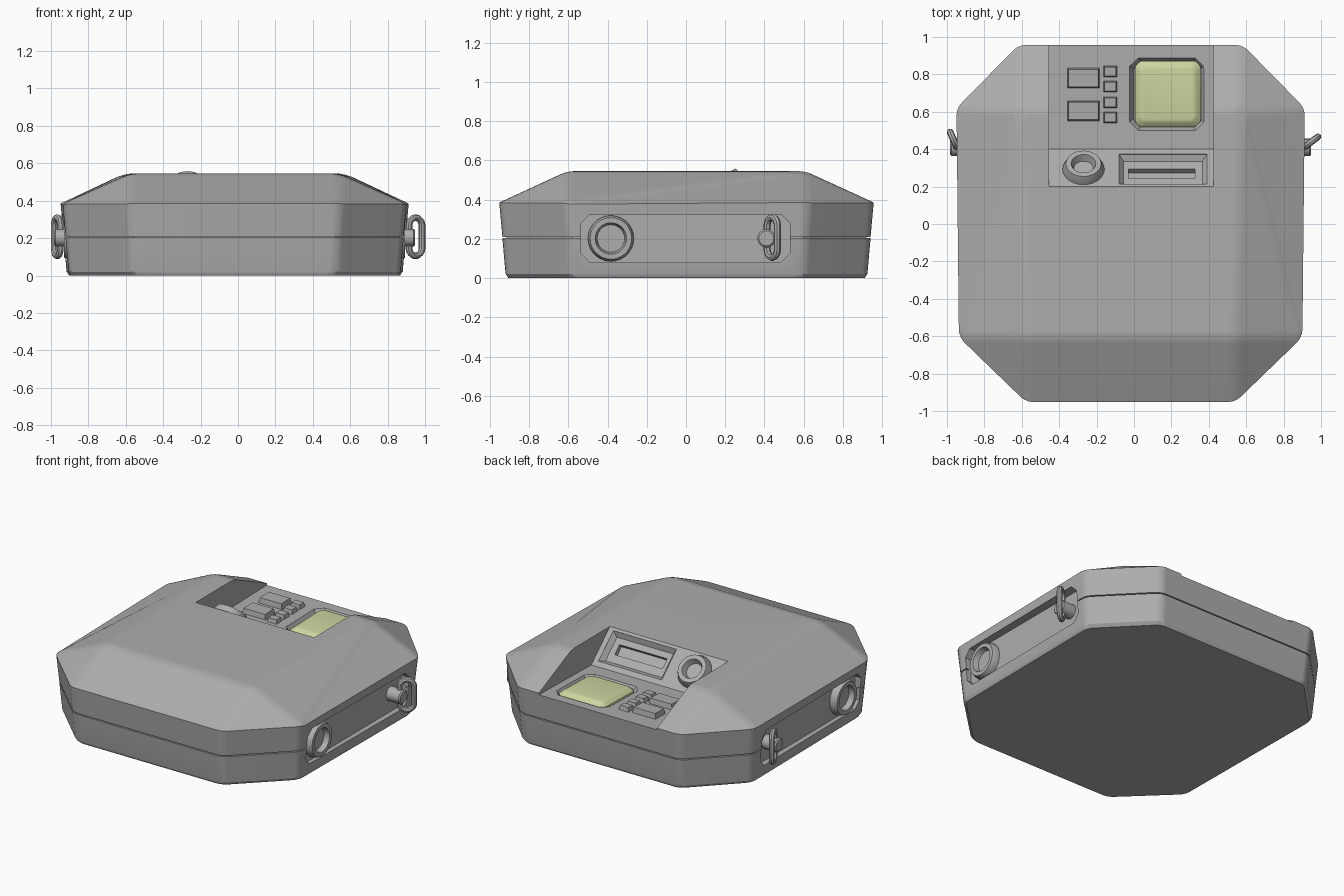
import bpy, bmesh, math
from mathutils import Matrix, Vector

if "Cube" in bpy.data.objects:
    bpy.data.objects.remove(bpy.data.objects["Cube"])

CX = -0.018


def material(name, rgb):
    m = bpy.data.materials.new(name)
    m.diffuse_color = (*rgb, 1)
    m.use_nodes = True
    m.node_tree.nodes["Principled BSDF"].inputs["Base Color"].default_value = m.diffuse_color
    return m


GREY = material("case grey", (0.42, 0.42, 0.42))
LIME = material("screen pale green", (0.62, 0.66, 0.35))


def finish(name, bm, mat=GREY, smooth=True, matrix=None):
    bmesh.ops.recalc_face_normals(bm, faces=bm.faces)
    if matrix:
        bm.transform(matrix)
        bmesh.ops.recalc_face_normals(bm, faces=bm.faces)
    me = bpy.data.meshes.new(name)
    bm.to_mesh(me)
    bm.free()
    me.materials.append(mat)
    ob = bpy.data.objects.new(name, me)
    bpy.context.collection.objects.link(ob)
    if smooth:
        smooth_angle(ob)
    return ob


def smooth_angle(ob):
    bpy.ops.object.select_all(action='DESELECT')
    ob.select_set(True)
    bpy.context.view_layer.objects.active = ob
    bpy.ops.object.shade_smooth_by_angle(angle=math.radians(32))


def hull(pts):
    bm = bmesh.new()
    for p in pts:
        bm.verts.new(p)
    bmesh.ops.convex_hull(bm, input=bm.verts)
    bmesh.ops.dissolve_limit(bm, angle_limit=0.02, verts=bm.verts, edges=bm.edges)
    return bm


def bevel_where(bm, test, width, seg=3):
    edges = [e for e in bm.edges if test(*(v.co for v in e.verts))]
    bmesh.ops.bevel(bm, geom=edges, offset=width, segments=seg, profile=0.5, affect='EDGES')


def rect(x0, x1, y0, y1, z, inset=0, cut=0):
    """Rectangle ring, optionally inset and with clipped corners; z may be a function of y."""
    x0, x1, y0, y1 = x0 + inset, x1 - inset, y0 + inset, y1 - inset
    c = cut
    pts = [(x0 + c, y0), (x1 - c, y0), (x1, y0 + c), (x1, y1 - c),
           (x1 - c, y1), (x0 + c, y1), (x0, y1 - c), (x0, y0 + c)]
    return [(x, y, z(y) if callable(z) else z) for x, y in dict.fromkeys(pts)]


def octagon(z, d):
    """Case outline at height z, drawn in by d from the rim."""
    half = [(0.60, 0.957), (0.931, 0.62), (0.919, -0.605), (0.56, -0.952)]
    return [(CX + s * x * (1 - d / 0.93), y * (1 - d / 0.95), z) for x, y in half for s in (1, -1)]


def lathe(name, profile, matrix, seg=28):
    bm = bmesh.new()
    vs = [bm.verts.new((r, 0, h)) for r, h in profile]
    es = [bm.edges.new(p) for p in zip(vs, vs[1:])]
    bmesh.ops.spin(bm, geom=vs + es, cent=(0, 0, 0), axis=(0, 0, 1),
                   angle=2 * math.pi, steps=seg, use_duplicate=False)
    bmesh.ops.remove_doubles(bm, verts=bm.verts, dist=1e-4)
    return finish(name, bm, matrix=matrix)


def cut(ob, cutters):
    for c in cutters:
        m = ob.modifiers.new("cut", 'BOOLEAN')
        m.object, m.operation, m.solver = c, 'DIFFERENCE', 'EXACT'
    dg = bpy.context.evaluated_depsgraph_get()
    me = bpy.data.meshes.new_from_object(ob.evaluated_get(dg))
    ob.modifiers.clear()
    ob.data = me
    me.materials.clear()
    me.materials.append(GREY)
    me.polygons.foreach_set("material_index", [0] * len(me.polygons))
    smooth_angle(ob)
    w = ob.modifiers.new("even shading", 'WEIGHTED_NORMAL')
    w.keep_sharp = True


# control bay: a sloped wall running down to a nearly level floor
floor_z = lambda y: 0.362 + (y - 0.4) * 0.027
SLOPE = Matrix(((1, 0, 0, 0), (0, 0.735, 0.678, 0.2), (0, -0.678, 0.735, 0.545), (0, 0, 0, 1)))

# upper shell, with soft top and corner edges
plateau = [(CX + s * x, y, 0.545) for x, y in ((0.59, 0.608), (0.558, -0.605)) for s in (1, -1)]
bm = hull(octagon(0.21, 0.016) + octagon(0.385, 0) + plateau)
bevel_where(bm, lambda a, b: max(a.z, b.z) > 0.5 or abs(a.z - b.z) > 0.1, 0.035)
upper = finish("upper_shell", bm)

# lower shell
bm = hull(octagon(0.0, 0.046) + octagon(0.02, 0.032) + octagon(0.203, 0.016))
bevel_where(bm, lambda a, b: abs(a.z - b.z) > 0.01, 0.035)
lower = finish("lower_shell", bm)

# seam core between the shells
core = finish("seam_core", hull(octagon(0.19, 0.036) + octagon(0.225, 0.036)))

# cutters
cutters = []
profile = [(0.2 - 0.2 * 1.084, 0.745), (0.4, floor_z(0.4)), (1.2, floor_z(1.0)), (1.2, 0.745)]
bay = finish("bay_cutter", hull([(x, y, z) for x in (-0.455, 0.425) for y, z in profile]))
screen_well = finish("screen_well_cutter", hull(
    rect(-0.025, 0.375, 0.50, 0.89, lambda y: floor_z(y) + 0.001, 0, 0.045)
    + rect(-0.025, 0.375, 0.50, 0.89, 0.5, 0, 0.045)
    + rect(-0.025, 0.375, 0.50, 0.89, lambda y: floor_z(y) - 0.04, 0.022, 0.04)))
pocket_bm = hull(rect(-0.08, 0.39, 0.02, 0.235, 0.02)
                 + rect(-0.08, 0.39, 0.02, 0.235, 0.0)
                 + rect(-0.08, 0.39, 0.02, 0.235, -0.03, 0.025))
pocket = finish("pocket_cutter", pocket_bm, matrix=SLOPE)
slot = finish("slot_cutter", hull(rect(-0.03, 0.325, 0.085, 0.155, 0.0)
                                  + rect(-0.03, 0.325, 0.085, 0.155, -0.06)), matrix=SLOPE)
sides = []
for s in (1, -1):
    ring = rect(-0.535, 0.53, 0.08, 0.325, 0, 0, 0.045)
    sides.append(finish("side_slot_cutter", hull(
        [(CX + s * x, a, b) for x in (0.865, 1.1) for a, b, _ in ring])))
cut(upper, [bay, screen_well, pocket, slot] + sides)
cut(lower, sides)
cut(core, sides)
for c in [bay, screen_well, pocket, slot] + sides:
    bpy.data.objects.remove(c)

# pillow shaped screen
bm = hull(rect(0.005, 0.357, 0.518, 0.872, lambda y: floor_z(y) - 0.045, 0, 0.03)
          + rect(0.005, 0.357, 0.518, 0.872, lambda y: floor_z(y) - 0.012, 0, 0.03)
          + rect(0.005, 0.357, 0.518, 0.872, lambda y: floor_z(y) + 0.014, 0.03, 0.02))
bevel_where(bm, lambda a, b: max(a.z - floor_z(a.y), b.z - floor_z(b.y)) > 0, 0.012, 2)
finish("screen", bm, LIME)


# push buttons
def button(name, cx, cy, w, d, h):
    box = (cx - w / 2, cx + w / 2, cy - d / 2, cy + d / 2)
    finish(name, hull(rect(*box, lambda y: floor_z(y) - 0.01)
                      + rect(*box, lambda y: floor_z(y) + h, 0.008)), smooth=False)


for y in (0.78, 0.605):
    button("large_button", -0.27, y, 0.175, 0.11, 0.032)
for y in (0.815, 0.735, 0.65, 0.57):
    button("small_button", -0.127, y, 0.075, 0.063, 0.025)

# round socket on the sloped wall
lathe("round_socket", [(0.112, -0.02), (0.112, 0.002), (0.094, 0.046), (0.066, 0.046),
                       (0.052, 0.008), (0, 0.008)],
      SLOPE @ Matrix.Translation((-0.27, 0.125, 0)))

# side fittings: ring boss, peg and hanging link
for s, angle, lx, ly in ((1, 37, 0.949, 0.44), (-1, 113, -0.966, 0.452)):
    out = Matrix.Rotation(s * math.pi / 2, 4, 'Y')
    lathe("ring_boss", [(0.117, -0.01), (0.117, 0.02), (0.106, 0.047), (0.080, 0.047),
                        (0.070, 0.012), (0, 0.012)],
          Matrix.Translation((CX + s * 0.865, -0.383, 0.202)) @ out)
    lathe("link_peg", [(0.047, -0.01), (0.047, 0.092), (0.038, 0.1), (0, 0.1)],
          Matrix.Translation((CX + s * 0.865, 0.41, 0.202)) @ out, 16)
    bm = bmesh.new()
    n, m = 20, 8
    grid = []
    for i in range(n):
        a = 2 * math.pi * (i + 0.5) / n
        lift = math.copysign(0.058, math.sin(a))
        row = []
        for j in range(m):
            b = 2 * math.pi * j / m
            r = 0.044 + 0.018 * math.cos(b)
            row.append(bm.verts.new((r * math.cos(a), 0.018 * math.sin(b), r * math.sin(a) + lift)))
        grid.append(row)
    for i in range(n):
        for j in range(m):
            k, l = (i + 1) % n, (j + 1) % m
            bm.faces.new((grid[i][j], grid[k][j], grid[k][l], grid[i][l]))
    finish("hanging_link", bm, matrix=Matrix.Translation((lx, ly, 0.207))
           @ Matrix.Rotation(math.radians(angle), 4, 'Z'))
